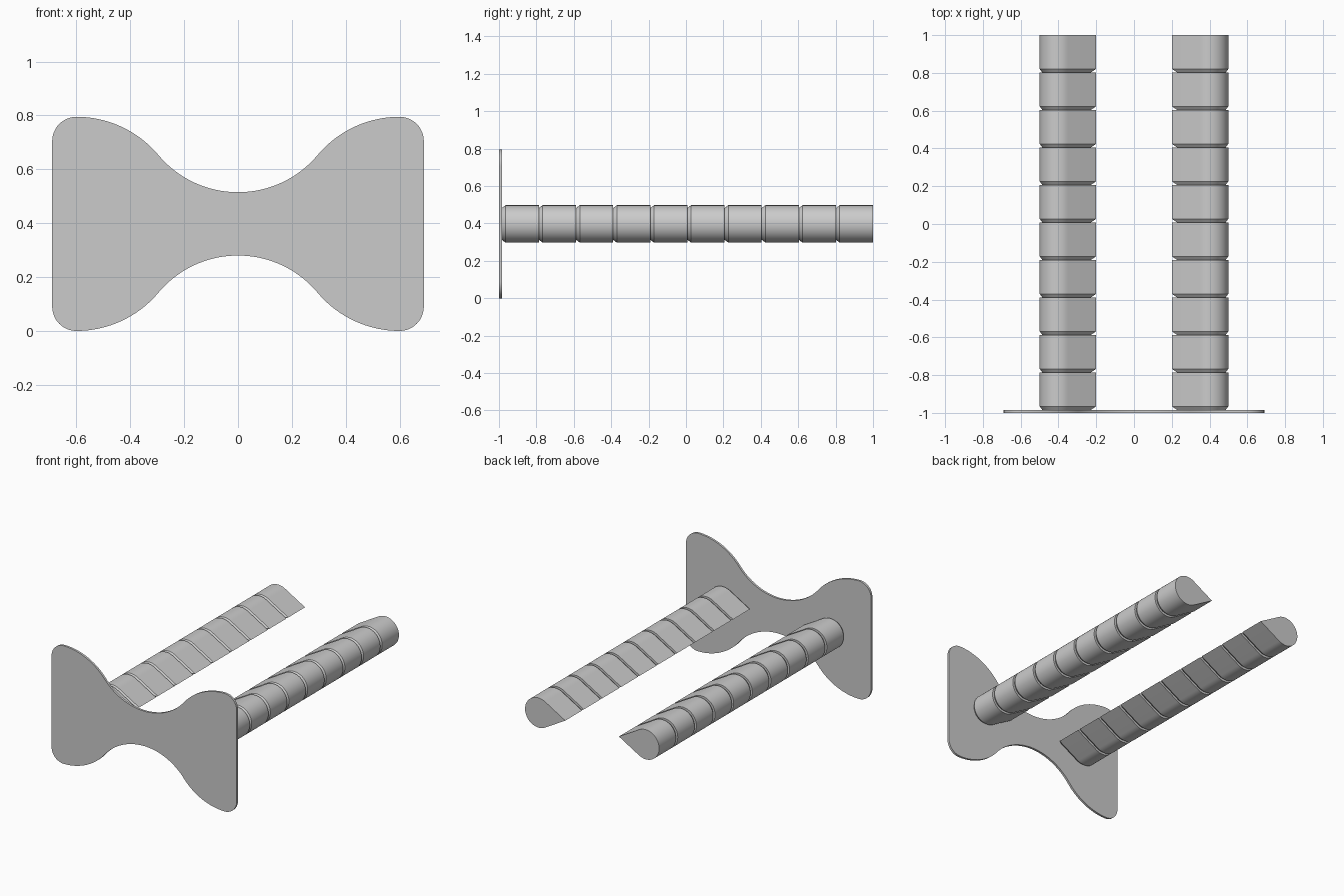
import bpy
import bmesh
from math import sin, cos, atan2, pi

cube = bpy.data.objects.get("Cube")
if cube:
    bpy.data.objects.remove(cube)

MID_Z = 0.3975       # height of the bars and of the plate's centre line
PLATE_BACK = -0.985

grey = bpy.data.materials.new("plain_grey")
grey.use_nodes = True
grey.diffuse_color = (0.6, 0.6, 0.6, 1)
grey.node_tree.nodes["Principled BSDF"].inputs["Base Color"].default_value = (0.6, 0.6, 0.6, 1)


def arc(cx, cz, r, a0, a1, n):
    """Points along an arc, both ends included."""
    angles = [a0 + (a1 - a0) * i / n for i in range(n + 1)]
    return [(cx + r * cos(a), cz + r * sin(a)) for a in angles]


def loft(name, sections):
    """Capped solid through a list of (y, outline) sections."""
    bm = bmesh.new()
    rings = [[bm.verts.new((x, y, z + MID_Z)) for x, z in pts] for y, pts in sections]
    n = len(rings[0])
    for a, b in zip(rings, rings[1:]):
        for i in range(n):
            j = (i + 1) % n
            bm.faces.new((a[i], a[j], b[j], b[i]))
    bm.faces.new(rings[0])
    bm.faces.new(rings[-1])
    bmesh.ops.recalc_face_normals(bm, faces=bm.faces)
    mesh = bpy.data.meshes.new(name)
    bm.to_mesh(mesh)
    bm.free()
    mesh.materials.append(grey)
    obj = bpy.data.objects.new(name, mesh)
    bpy.context.collection.objects.link(obj)
    bpy.ops.object.select_all(action='DESELECT')
    obj.select_set(True)
    bpy.context.view_layer.objects.active = obj
    bpy.ops.object.shade_smooth_by_angle(angle=pi / 7)
    return obj


# End plate: a quarter outline of tangent arcs, mirrored both ways
lobe_x, lobe_r = 0.6, MID_Z
waist_z, waist_r = 0.503, 0.3855
corner_r = 0.09
slope = atan2(waist_z, lobe_x)
quarter = arc(0, waist_z, waist_r, -pi / 2, -slope, 20)
quarter += arc(lobe_x, 0, lobe_r, pi - slope, pi / 2, 24)[1:]
quarter += arc(lobe_x, lobe_r - corner_r, corner_r, pi / 2, 0, 12)[1:]
right_half = quarter + [(x, -z) for x, z in reversed(quarter)]
outline = right_half + [(-x, z) for x, z in reversed(right_half[1:-1])]
loft("end_plate", [(-1, outline), (PLATE_BACK, outline)])


# Segmented bars: teardrop section, each segment chamfered at its front end
def teardrop(side, r):
    """Round outside, straight tangents meeting at a point on the inside."""
    pts = arc(0.4, 0, r, -2 * pi / 3, 2 * pi / 3, 40) + [(0.4 - 2 * r, 0)]
    return [(side * x, z) for x, z in pts]


SEGMENTS = 10
pitch = (1 - PLATE_BACK) / SEGMENTS
for name, side in (("left_bar", 1), ("right_bar", -1)):
    full, inset = teardrop(side, 0.1), teardrop(side, 0.085)
    sections = []
    for i in range(SEGMENTS):
        y = PLATE_BACK + i * pitch
        sections += [(y, inset), (y + 0.02, full), (y + pitch, full)]
    loft(name, sections)
